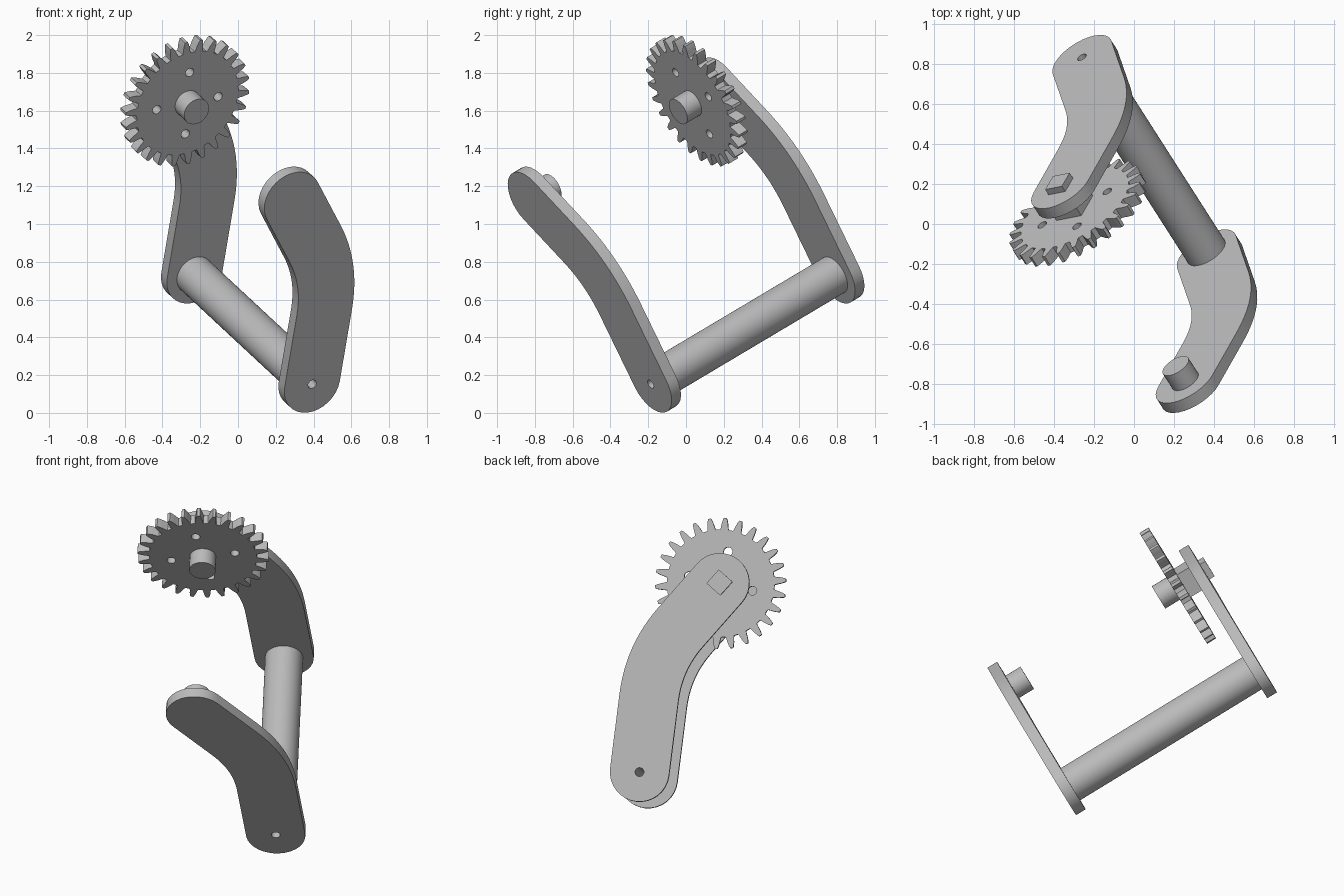
import bpy
from math import cos, sin, pi, tau, radians
from mathutils import Vector, Matrix

old = bpy.data.objects.get("Cube")
if old:
    bpy.data.objects.remove(old, do_unlink=True)

# One grey metal for everything
metal = bpy.data.materials.new("grey metal")
metal.use_nodes = True
GREY = (0.5, 0.5, 0.5, 1)
metal.diffuse_color = GREY
metal.node_tree.nodes["Principled BSDF"].inputs["Base Color"].default_value = GREY

# Tilted frame: the rod runs along its third axis
axis = Vector((-0.482, 0.753, 0.448)).normalized()
up = (Vector((0, 0, 1)) - axis * axis.z).normalized()
side = up.cross(axis)
frame = Matrix((side, up, axis)).transposed().to_4x4()
frame.translation = (0.393, -0.187, 0.152)

LENGTH = 1.355       # outer face to outer face
THICK = 0.065        # arm thickness
ARM_R = 0.169        # half the arm width
HOLE_R = 0.025
ELBOW = Vector((0.07, 0.655))
TOP = Vector((0.437, 1.087))


def ring(center, radius, count=32, start=0.0):
    return [Vector((center[0] + radius * cos(start + tau * i / count),
                    center[1] + radius * sin(start + tau * i / count)))
            for i in range(count)]


def extrude(name, outlines, low, high):
    """Solid from closed outlines (inner ones become holes) between two depths."""
    curve = bpy.data.curves.new(name, "CURVE")
    curve.dimensions = "2D"
    curve.fill_mode = "BOTH"
    curve.extrude = (high - low) / 2
    for outline in outlines:
        spline = curve.splines.new("POLY")
        spline.points.add(len(outline) - 1)
        for point, co in zip(spline.points, outline):
            point.co = (co.x, co.y, 0, 1)
        spline.use_cyclic_u = True
    obj = bpy.data.objects.new(name, curve)
    bpy.context.collection.objects.link(obj)
    obj.matrix_world = frame @ Matrix.Translation((0, 0, (low + high) / 2))
    bpy.ops.object.select_all(action="DESELECT")
    obj.select_set(True)
    bpy.context.view_layer.objects.active = obj
    bpy.ops.object.convert(target="MESH")
    obj = bpy.context.object
    obj.data.materials.clear()
    obj.data.materials.append(metal)
    bpy.ops.object.shade_smooth_by_angle(angle=radians(25))
    return obj


def arm_outline():
    """Bent bar with round ends, offset either side of a centre line."""
    d0 = ELBOW.normalized()
    d1 = (TOP - ELBOW).normalized()
    tangent = 0.23
    path = [(Vector((0, 0)), d0)]
    steps = 12
    for i in range(steps + 1):
        t = i / steps
        a, b = ELBOW - d0 * tangent, ELBOW + d1 * tangent
        point = a * (1 - t) ** 2 + ELBOW * 2 * t * (1 - t) + b * t * t
        path.append((point, (d0 * (1 - t) + d1 * t).normalized()))
    path.append((TOP, d1))
    right = [p + Vector((d.y, -d.x)) * ARM_R for p, d in path]
    left = [p - Vector((d.y, -d.x)) * ARM_R for p, d in path]

    def cap(center, d):
        n = Vector((d.y, -d.x))
        return [center + (n * cos(pi * i / 16) + d * sin(pi * i / 16)) * ARM_R
                for i in range(1, 16)]
    return right + cap(TOP, d1) + left[::-1] + cap(Vector((0, 0)), -d0)


def gear_outline(teeth=26, root=0.307, tip=0.374):
    # Half width in pitches at each height of a tooth
    flank = [(0, 0.33), (0.15, 0.28), (0.5, 0.22), (0.8, 0.15), (1, 0.09)]
    profile = [(h, -w) for h, w in flank] + [(h, w) for h, w in reversed(flank)]
    points = []
    for i in range(teeth):
        for h, w in profile:
            a = radians(87) + (i + w) * tau / teeth
            points.append(TOP + Vector((cos(a), sin(a))) * (root + (tip - root) * h))
    return points


# Two matching arms joined by a hollow rod
hole = ring((0, 0), HOLE_R, 20)
extrude("front_arm", [arm_outline(), hole], 0, THICK)
extrude("back_arm", [arm_outline(), hole], LENGTH - THICK, LENGTH)
extrude("connecting_rod", [ring((0, 0), 0.108, 48), hole], THICK, LENGTH - THICK)

# Peg on the inside of the front arm
extrude("front_peg", [ring(TOP, 0.075)], THICK, 0.165)

# Gear with four holes
gear_mid = LENGTH - 0.174
gear_holes = [ring(c, HOLE_R, 20) for c in ring(TOP, 0.186, 4, radians(78))]
extrude("gear", [gear_outline()] + gear_holes, gear_mid - 0.03, gear_mid + 0.03)

# Gear shaft: round peg, square shoulder, smaller square through the arm
extrude("gear_peg", [ring(TOP, 0.075)], gear_mid - 0.13, gear_mid)
extrude("shaft_shoulder", [ring(TOP, 0.11, 4, radians(4))], gear_mid, LENGTH - THICK)
extrude("square_shaft_end", [ring(TOP, 0.074, 4, radians(4))], LENGTH - THICK, LENGTH + 0.035)
